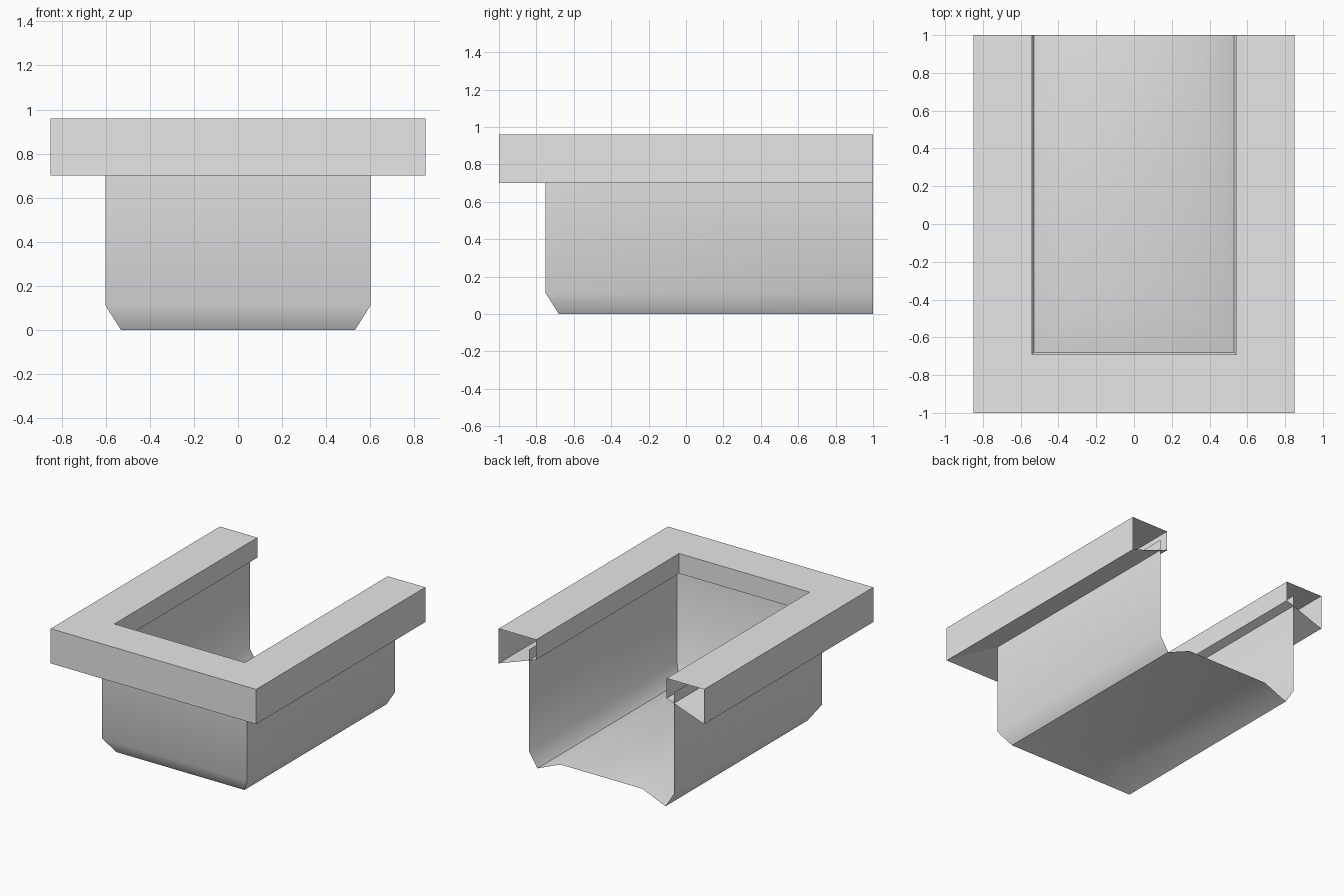
import bpy
import bmesh
import math

if "Cube" in bpy.data.objects:
    bpy.data.objects.remove(bpy.data.objects["Cube"], do_unlink=True)

BACK = 1.0  # the open end

grey = bpy.data.materials.new("plain grey")
grey.use_nodes = True
colour = (0.8, 0.8, 0.8, 1.0)
grey.diffuse_color = colour
grey.node_tree.nodes["Principled BSDF"].inputs["Base Color"].default_value = colour


def u_sweep(name, profile, closed=False, fill_last=False, smooth_angle=1):
    """Sweep (half width, front y, z) profile points round a U open at the back."""
    bm = bmesh.new()
    rows = []
    for w, front, z in profile:
        path = [(-w, BACK), (-w, front), (w, front), (w, BACK)]
        rows.append([bm.verts.new((x, y, z)) for x, y in path])
    pairs = list(zip(rows, rows[1:]))
    if closed:
        pairs.append((rows[-1], rows[0]))
    for a, b in pairs:
        for i in range(3):
            bm.faces.new((a[i], b[i], b[i + 1], a[i + 1]))
    if fill_last:
        bm.faces.new(rows[-1][::-1])
    bmesh.ops.recalc_face_normals(bm, faces=bm.faces)
    mesh = bpy.data.meshes.new(name)
    bm.to_mesh(mesh)
    bm.free()
    mesh.materials.append(grey)
    obj = bpy.data.objects.new(name, mesh)
    bpy.context.collection.objects.link(obj)
    bpy.ops.object.select_all(action="DESELECT")
    obj.select_set(True)
    bpy.context.view_layer.objects.active = obj
    bpy.ops.object.shade_smooth_by_angle(angle=math.radians(smooth_angle))
    return obj


# Hollow rim with a shallow inner lip and a sloping underside
u_sweep("rim", [(0.85, -1.0, 0.70), (0.85, -1.0, 0.96),
                (0.54, -0.69, 0.96), (0.54, -0.69, 0.81)], closed=True)

# Thin basin: walls, chamfered foot and raised floor
u_sweep("basin", [(0.60, -0.75, 0.87), (0.60, -0.75, 0.11),
                  (0.53, -0.68, 0.0), (0.34, -0.49, 0.08)],
        fill_last=True, smooth_angle=60)
